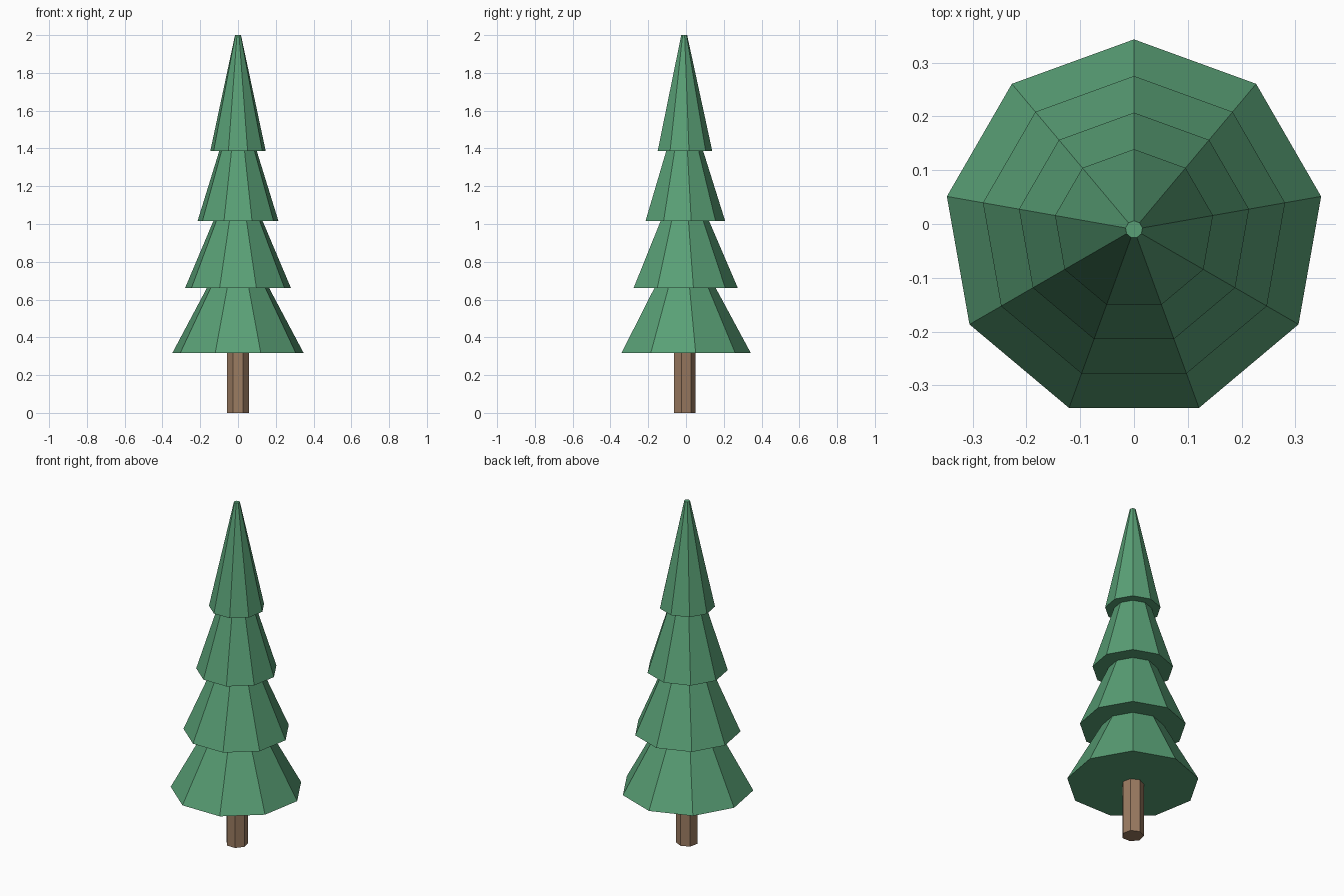
import bpy, bmesh
from math import sin, cos, tau

if "Cube" in bpy.data.objects:
    bpy.data.objects.remove(bpy.data.objects["Cube"])

CY = -0.01  # axis offset so the odd-sided rings stay centred in y


def paint(name, rgb):
    mat = bpy.data.materials.new(name)
    mat.diffuse_color = (*rgb, 1)
    mat.use_nodes = True
    mat.node_tree.nodes["Principled BSDF"].inputs["Base Color"].default_value = mat.diffuse_color
    return mat


def lathe(name, profile, sides, mat):
    """Flat-faced turned solid from (radius, z) points, one corner facing +y."""
    bm = bmesh.new()
    rings = [[bm.verts.new((r * sin(tau * k / sides), CY + r * cos(tau * k / sides), z))
              for k in range(sides)] for r, z in profile]
    for a, b in zip(rings, rings[1:]):
        for k in range(sides):
            n = (k + 1) % sides
            bm.faces.new((a[k], a[n], b[n], b[k]))
    bm.faces.new(rings[0])
    bm.faces.new(rings[-1])
    bmesh.ops.recalc_face_normals(bm, faces=bm.faces)
    mesh = bpy.data.meshes.new(name)
    bm.to_mesh(mesh)
    bm.free()
    mesh.materials.append(mat)
    obj = bpy.data.objects.new(name, mesh)
    bpy.context.collection.objects.link(obj)
    return obj


# Trunk: seven-sided post
lathe("trunk", [(0.059, 0), (0.059, 0.32)], 7, paint("bark", (0.33, 0.2, 0.12)))

# Foliage: four stacked nine-sided skirts (base radius, base z, top radius, top z)
tiers = [(0.353, 0.317, 0.168, 0.66),
         (0.285, 0.66, 0.132, 1.017),
         (0.217, 1.017, 0.101, 1.386),
         (0.149, 1.386, 0.016, 2.0)]
profile = [p for r0, z0, r1, z1 in tiers for p in ((r0, z0), (r1, z1))]
lathe("foliage", profile, 9, paint("needles", (0.10, 0.35, 0.18)))
